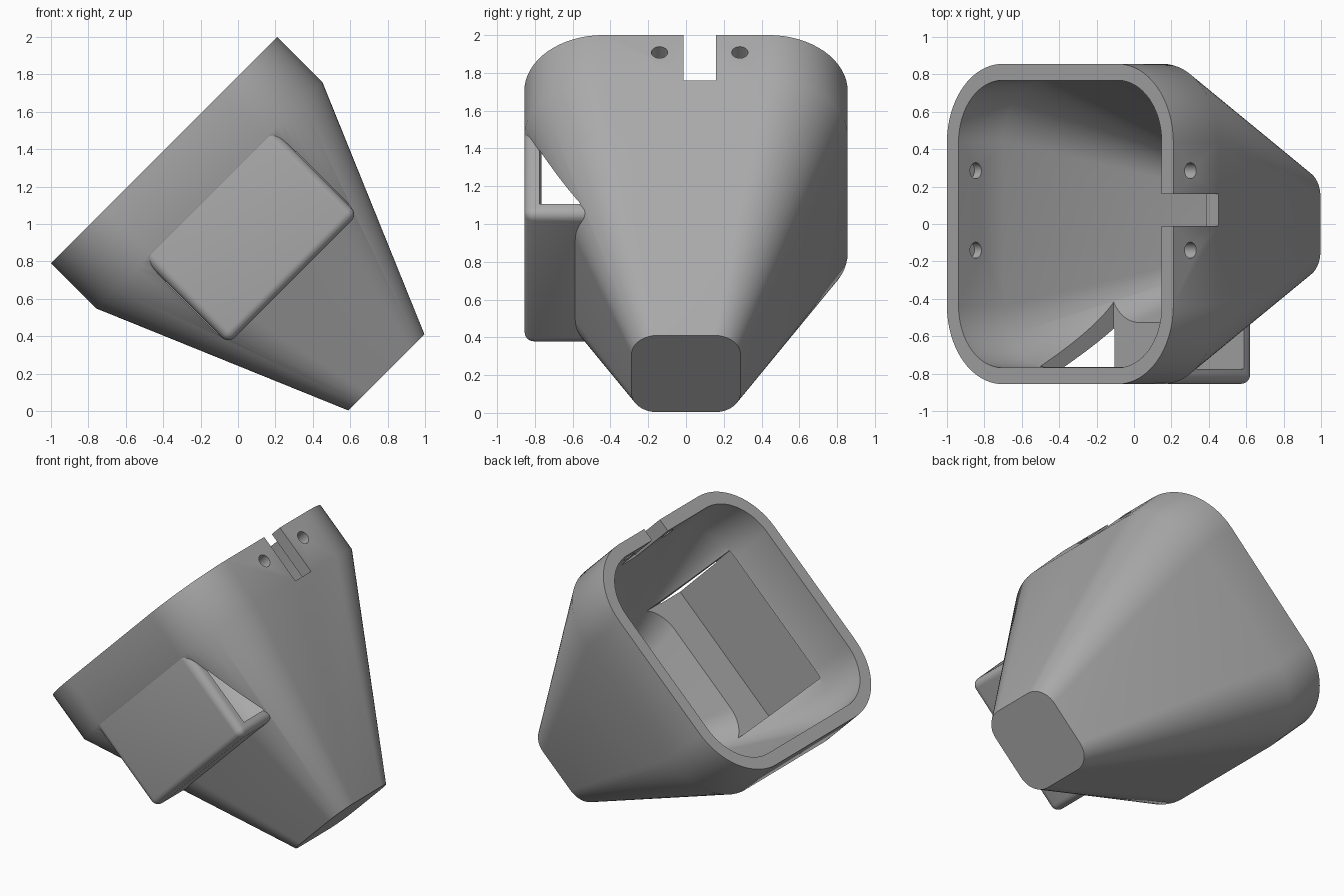
import bpy
import bmesh
from math import cos, sin, pi, radians
from mathutils import Matrix, Vector

default = bpy.data.objects.get("Cube")
if default:
    bpy.data.objects.remove(default, do_unlink=True)

grey = bpy.data.materials.new("plain_grey")
grey.use_nodes = True
COLOUR = (0.4, 0.4, 0.4, 1)
grey.diffuse_color = COLOUR
grey.node_tree.nodes["Principled BSDF"].inputs["Base Color"].default_value = COLOUR


def finish(bm, name):
    bmesh.ops.recalc_face_normals(bm, faces=bm.faces)
    mesh = bpy.data.meshes.new(name)
    bm.to_mesh(mesh)
    bm.free()
    mesh.materials.append(grey)
    obj = bpy.data.objects.new(name, mesh)
    bpy.context.collection.objects.link(obj)
    return obj


def loft(name, sections, steps=16):
    """Solid through rounded squares given as (height, half width, corner radius)."""
    bm = bmesh.new()
    rings = []
    for z, half, r in sections:
        ring = []
        for q in range(4):
            sx, sy = ((1, 1), (-1, 1), (-1, -1), (1, -1))[q]
            for i in range(steps + 1):
                a = (q + i / steps) * pi / 2
                ring.append(bm.verts.new((sx * (half - r) + r * cos(a),
                                          sy * (half - r) + r * sin(a), z)))
        rings.append(ring)
    for a, b in zip(rings, rings[1:]):
        for i in range(len(a)):
            j = (i + 1) % len(a)
            bm.faces.new((a[i], a[j], b[j], b[i]))
    bm.faces.new(rings[0])
    bm.faces.new(rings[-1])
    return finish(bm, name)


def block(name, low, high, bevel=0):
    low, high = Vector(low), Vector(high)
    bm = bmesh.new()
    bmesh.ops.create_cube(bm, size=1)
    for v in bm.verts:
        v.co = (low + high) / 2 + v.co * (high - low)
    if bevel:
        bmesh.ops.bevel(bm, geom=bm.edges[:], offset=bevel, segments=6,
                        profile=0.5, affect='EDGES')
    return finish(bm, name)


def rod(name, start, end, y, z, radius):
    bm = bmesh.new()
    place = Matrix.Translation(((start + end) / 2, y, z)) @ Matrix.Rotation(pi / 2, 4, 'Y')
    bmesh.ops.create_cone(bm, cap_ends=True, segments=32, radius1=radius,
                          radius2=radius, depth=end - start, matrix=place)
    return finish(bm, name)


def combine(target, tool, operation):
    """Apply a boolean and discard the tool object."""
    mod = target.modifiers.new("combine", 'BOOLEAN')
    mod.object = tool
    mod.operation = operation
    mod.solver = 'EXACT'
    bpy.context.view_layer.update()
    graph = bpy.context.evaluated_depsgraph_get()
    mesh = bpy.data.meshes.new_from_object(target.evaluated_get(graph))
    target.modifiers.clear()
    target.data = mesh
    bpy.data.objects.remove(tool, do_unlink=True)


# Funnel body: straight collar, then a taper to a closed tip
funnel = loft("funnel_housing", [(0, 0.856, 0.42), (-0.34, 0.856, 0.42), (-1.68, 0.288, 0.14)])

# Side pod, flush with the collar
combine(funnel, block("pod", (-0.49, -0.855, -0.976), (0.49, -0.3, -0.3), 0.05), 'UNION')

# Hollow interior
combine(funnel, loft("hollow", [(0.1, 0.768, 0.33), (-0.34, 0.768, 0.33),
                                (-1.6, 0.225, 0.09)]), 'DIFFERENCE')

# Passage through the pod, open at both ends
combine(funnel, block("passage", (-0.495, -0.775, -0.9), (0.495, -0.2, -0.345)), 'DIFFERENCE')

# Notch and screw holes in the collar
combine(funnel, block("notch", (0.6, -0.012, -0.34), (1, 0.16, 0.1)), 'DIFFERENCE')
for y in (-0.14, 0.285):
    combine(funnel, rod("screw_hole", -0.82, 1, y, -0.13, 0.043), 'DIFFERENCE')

# Lean the housing onto its tip
funnel.data.transform(Matrix.Translation((-0.395, 0, 1.395)) @ Matrix.Rotation(radians(-45), 4, 'Y'))

bpy.ops.object.select_all(action='DESELECT')
funnel.select_set(True)
bpy.context.view_layer.objects.active = funnel
bpy.ops.object.shade_smooth_by_angle(angle=radians(30))
